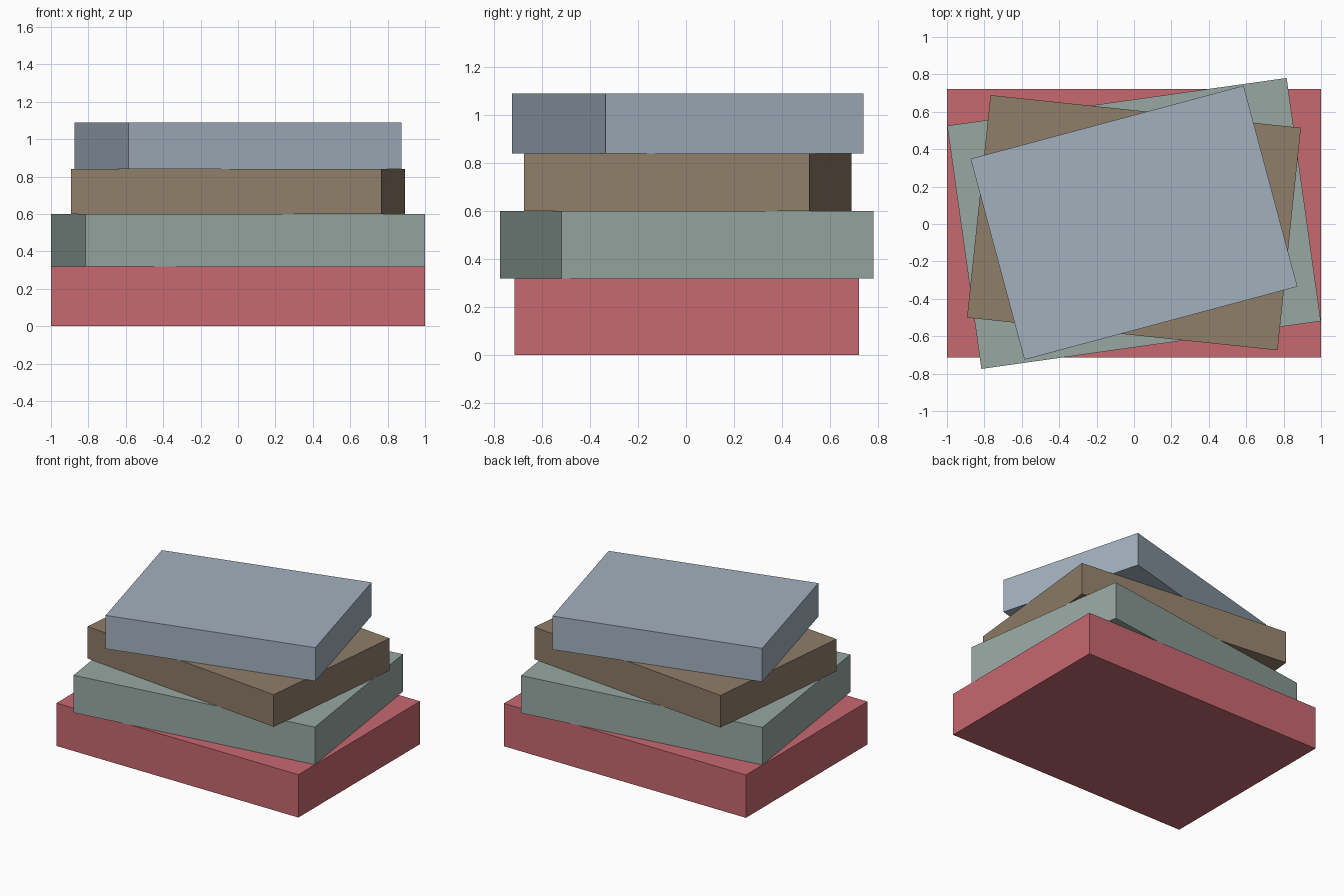
import bpy
from math import radians

default = bpy.data.objects.get("Cube")
if default:
    bpy.data.objects.remove(default, do_unlink=True)


def linear(c):
    c /= 255
    return c / 12.92 if c <= 0.04045 else ((c + 0.055) / 1.055) ** 2.4


def material(name, rgb):
    mat = bpy.data.materials.new(name)
    mat.use_nodes = True
    colour = (*[linear(c) for c in rgb], 1)
    mat.diffuse_color = colour
    mat.node_tree.nodes["Principled BSDF"].inputs["Base Color"].default_value = colour
    return mat


def slab(name, size, bottom, turn, mat, y=0.0):
    width, depth, height = size
    bpy.ops.mesh.primitive_cube_add(size=1, location=(0, y, bottom + height / 2))
    obj = bpy.context.object
    obj.name = name
    obj.scale = size
    obj.rotation_euler.z = radians(turn)
    obj.data.materials.append(mat)
    return bottom + height


# Stack of four slabs, each resting on the one below and turned about z
top = slab("bottom_slab", (2.0, 1.436, 0.32), 0, 0, material("rose_red", (199, 104, 112)), 0.003)
top = slab("lower_slab", (1.833, 1.313, 0.28), top, 8, material("sage_green", (151, 167, 161)), 0.003)
top = slab("upper_slab", (1.669, 1.196, 0.24), top, -6, material("warm_brown", (144, 126, 105)), 0.007)
top = slab("top_slab", (1.511, 1.112, 0.25), top, 15, material("slate_blue", (162, 176, 190)), 0.007)
